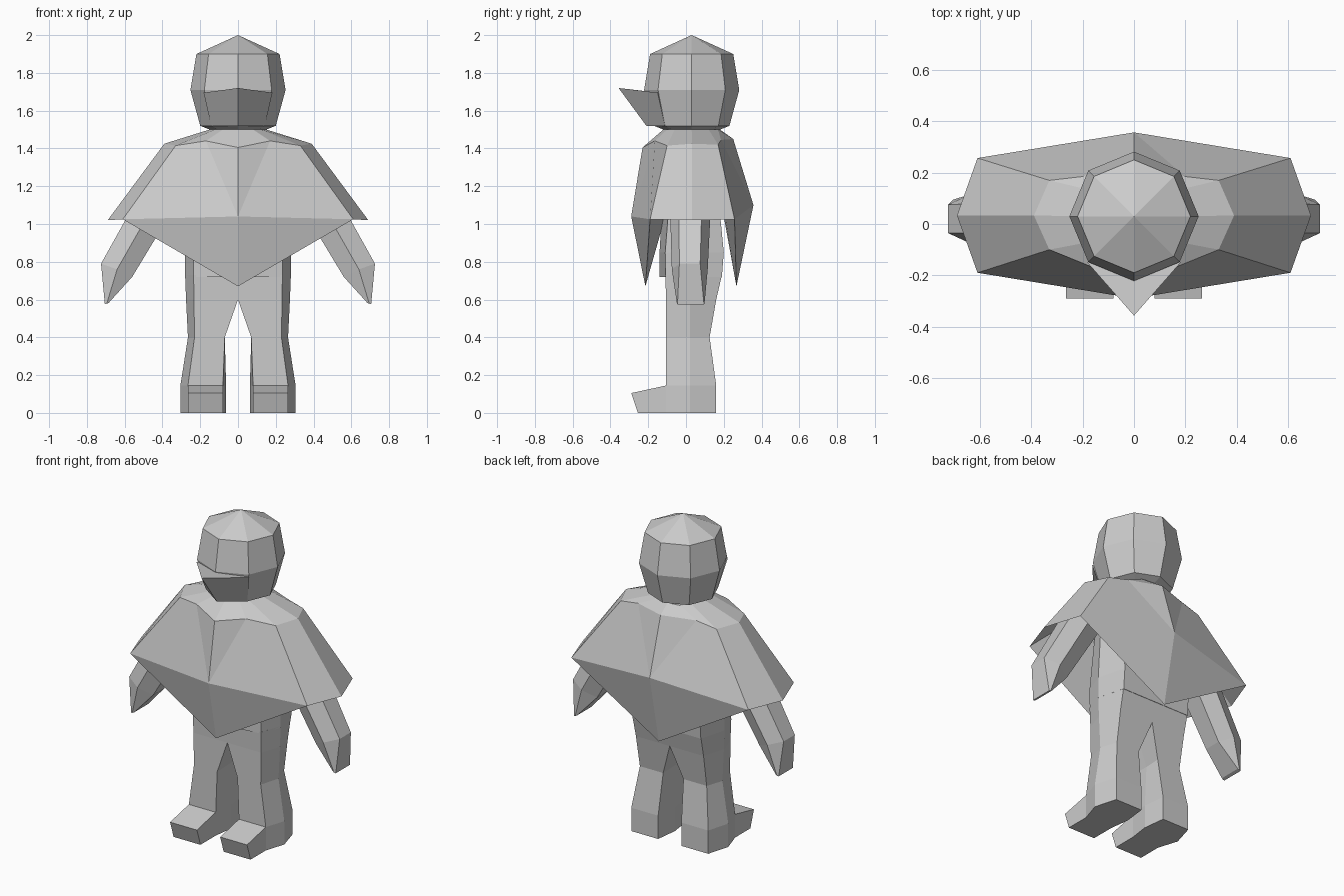
import bpy, bmesh, math

if "Cube" in bpy.data.objects:
    bpy.data.objects.remove(bpy.data.objects["Cube"])

grey = bpy.data.materials.new("plain grey")
grey.diffuse_color = (0.6, 0.6, 0.6, 1)
grey.use_nodes = True
grey.node_tree.nodes["Principled BSDF"].inputs["Base Color"].default_value = grey.diffuse_color


def finish(name, bm):
    bmesh.ops.remove_doubles(bm, verts=bm.verts[:], dist=0.0005)
    bmesh.ops.recalc_face_normals(bm, faces=bm.faces[:])
    mesh = bpy.data.meshes.new(name)
    bm.to_mesh(mesh)
    bm.free()
    mesh.materials.append(grey)
    ob = bpy.data.objects.new(name, mesh)
    bpy.context.collection.objects.link(ob)
    return ob


def loft(name, rings):
    """Skin a list of equal-length rings and cap both ends."""
    bm = bmesh.new()
    rows = [[bm.verts.new(p) for p in r] for r in rings]
    n = len(rows[0])
    for a, b in zip(rows, rows[1:]):
        for i in range(n):
            j = (i + 1) % n
            bm.faces.new((a[i], a[j], b[j], b[i]))
    bm.faces.new(rows[0])
    bm.faces.new(rows[-1])
    return finish(name, bm)


def mirrored(half):
    """Complete a half ring that runs from centre front to centre back."""
    return half + [(-x, y, z) for x, y, z in reversed(half)]


def octagon(r, z, y=0.03):
    return [(r * math.cos(i * math.pi / 4), y + r * math.sin(i * math.pi / 4), z)
            for i in range(8)]


# Head: faceted helmet shape with a pointed crown
loft("head", [octagon(0.14, 1.46), octagon(0.15, 1.50), octagon(0.20, 1.52),
              octagon(0.252, 1.71), octagon(0.22, 1.90), octagon(0.0004, 2.0)])

# Pointed face guard under the eyes
bm = bmesh.new()
tip, low = bm.verts.new((0, -0.357, 1.72)), bm.verts.new((0, -0.21, 1.52))
back = bm.verts.new((0, -0.10, 1.69))
for s in (-1, 1):
    up = bm.verts.new((s * 0.182, -0.15, 1.695))
    dn = bm.verts.new((s * 0.142, -0.112, 1.52))
    for f in ((tip, up, dn, low), (tip, up, back), (low, dn, back), (up, dn, back)):
        bm.faces.new(f)
finish("face_guard", bm)

# Poncho: collar, shoulder line, widest line, hem and hollow underside
F, B = (0, -0.29, 1.04), (0, 0.357, 1.10)
SF, S, SB = (0.61, -0.19, 1.025), (0.69, 0.033, 1.02), (0.61, 0.257, 1.025)
f, b = (0, -0.215, 0.67), (0, 0.267, 0.67)
collar = [(0, -0.12, 1.50), (0.08, -0.10, 1.50), (0.12, -0.06, 1.50),
          (0.15, 0.03, 1.50), (0.12, 0.12, 1.50), (0.08, 0.17, 1.50), (0, 0.18, 1.50)]
shoulder = [(0, -0.23, 1.405), (0.17, -0.165, 1.44), (0.33, -0.10, 1.415),
            (0.39, 0.033, 1.425), (0.33, 0.17, 1.42), (0.20, 0.185, 1.445), (0, 0.25, 1.45)]
inside = [(0, -0.11, 1.04), (0.15, -0.10, 1.15), (0.33, -0.09, 1.28),
          (0.38, 0.033, 1.30), (0.33, 0.16, 1.28), (0.15, 0.19, 1.15), (0, 0.20, 1.04)]
loft("poncho", [mirrored(h) for h in (
    collar, shoulder, [F, F, SF, S, SB, B, B], [f, f, SF, S, SB, b, b], inside)])


def arm_ring(s, outer, mid, inner, y0, y1, bulge):
    """Six-sided slice: a narrow outer and inner edge, wider in the middle."""
    pts = [(outer, y0), (mid, y0 - bulge), (inner, y0),
           (inner, y1), (mid, y1 + bulge), (outer, y1)]
    return [(s * p[0], y, p[1]) for p, y in pts]


def leg_ring(s, z, out, out_edge, in_edge, inn, y0, y1):
    """Six-sided slice with chamfered outer side."""
    ym = 0.02
    pts = [(in_edge, y0), (out_edge, y0), (out, ym), (out_edge, y1), (in_edge, y1), (inn, ym)]
    return [(s * x, y, z) for x, y in pts]


for s, side in ((-1, "right"), (1, "left")):
    # Arm tapering to a pointed hand
    loft(side + "_arm", [
        arm_ring(s, (0.43, 1.32), (0.35, 1.27), (0.27, 1.20), -0.04, 0.09, 0.05),
        arm_ring(s, (0.725, 0.79), (0.64, 0.76), (0.56, 0.72), -0.035, 0.075, 0.04),
        arm_ring(s, (0.705, 0.575), (0.695, 0.578), (0.685, 0.582), -0.045, 0.095, 0.003)])
    # Leg from sole to hip
    loft(side + "_leg", [
        leg_ring(s, 0.0, 0.305, 0.265, 0.08, 0.063, -0.105, 0.16),
        leg_ring(s, 0.145, 0.305, 0.265, 0.08, 0.063, -0.105, 0.16),
        leg_ring(s, 0.40, 0.265, 0.23, 0.07, 0.075, -0.105, 0.125),
        leg_ring(s, 0.60, 0.275, 0.233, 0.0, 0.0, -0.105, 0.16),
        leg_ring(s, 0.73, 0.28, 0.235, 0.0, 0.0, -0.11, 0.19)])
    # Toe wedge
    loft(side + "_foot", [
        [(s * x, y, z) for x, z in ((0.08, 0), (0.265, 0), (0.265, top), (0.08, top))]
        if top > 0.12 else
        [(s * 0.08, -0.255, 0), (s * 0.265, -0.255, 0),
         (s * 0.265, y, top), (s * 0.08, y, top)]
        for y, top in ((-0.105, 0.145), (-0.29, 0.105))])

# Torso hidden beneath the poncho
loft("torso", [mirrored([(0, y0, z), (0.235 * k, yf, z), (0.28 * k, 0.02, z),
                         (0.235 * k, y1, z), (0, y1, z)])
               for z, k, y0, yf, y1 in ((0.72, 1, -0.14, -0.108, 0.19),
                                        (0.85, 1, -0.14, -0.11, 0.20),
                                        (1.36, 0.9, -0.11, -0.07, 0.15))])
